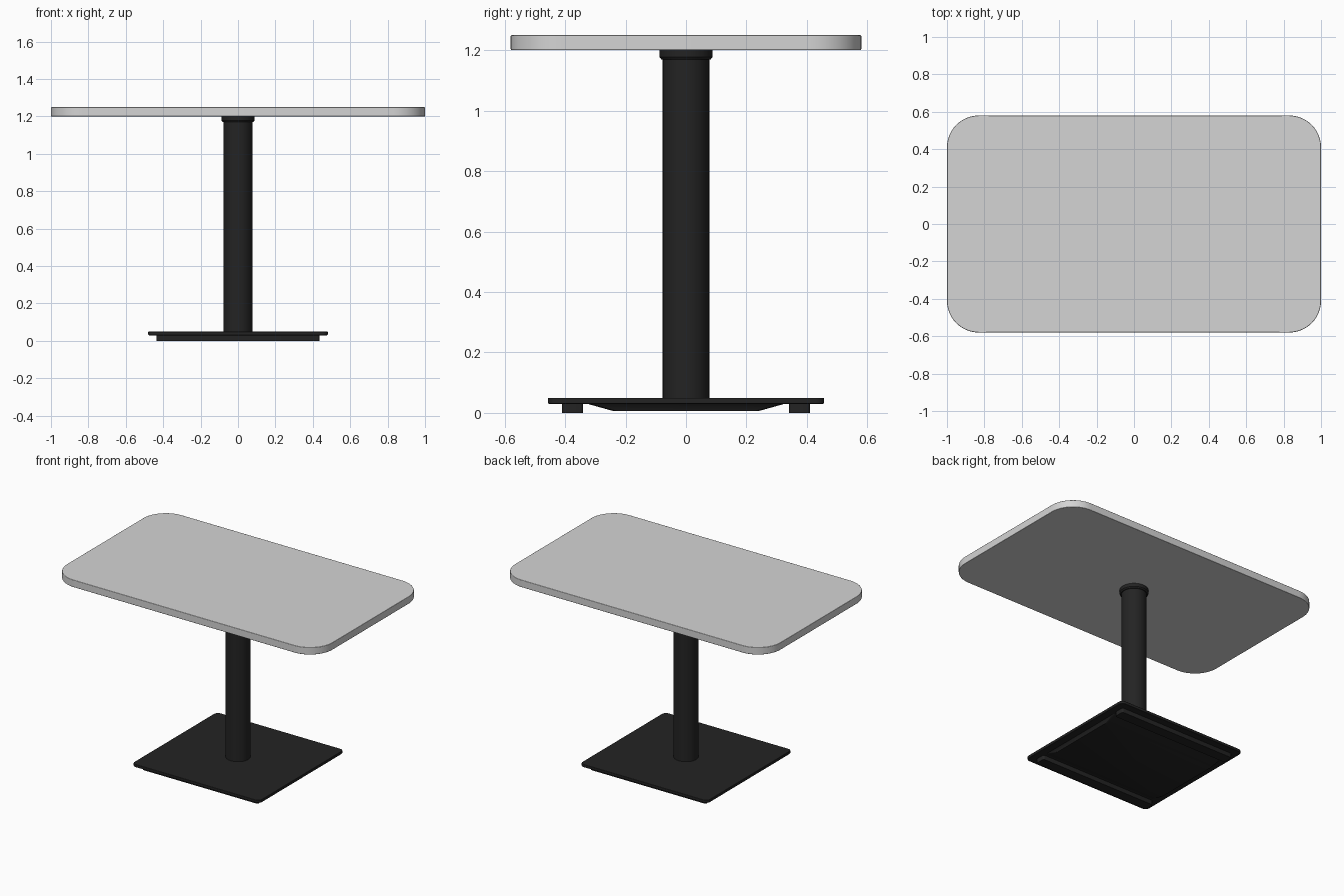
import bpy
import bmesh
from math import cos, sin, pi, radians

cube = bpy.data.objects.get("Cube")
if cube:
    bpy.data.objects.remove(cube, do_unlink=True)


def make_material(name, r, g, b):
    mat = bpy.data.materials.new(name)
    mat.use_nodes = True
    mat.diffuse_color = (r, g, b, 1)
    mat.node_tree.nodes["Principled BSDF"].inputs["Base Color"].default_value = (r, g, b, 1)
    return mat


pale_grey = make_material("pale grey", 0.66, 0.66, 0.66)
black = make_material("matte black", 0.017, 0.017, 0.017)


def rounded_outline(half_x, half_y, radius, steps):
    """Counter-clockwise rectangle with arc corners."""
    corners = [(1, 1), (-1, 1), (-1, -1), (1, -1)]
    points = []
    for i, (sx, sy) in enumerate(corners):
        for k in range(steps + 1):
            a = (i + k / steps) * pi / 2
            points.append((sx * (half_x - radius) + radius * cos(a),
                           sy * (half_y - radius) + radius * sin(a)))
    return points


def circle_outline(radius, count=48):
    return [(radius * cos(2 * pi * i / count), radius * sin(2 * pi * i / count))
            for i in range(count)]


def loft(name, rings, mat, bevel=0, y=0):
    """Close a solid through (outline, z) rings listed from bottom to top."""
    bm = bmesh.new()
    loops = [[bm.verts.new((px, py, z)) for px, py in outline] for outline, z in rings]
    bm.faces.new(list(reversed(loops[0])))
    bm.faces.new(loops[-1])
    for low, high in zip(loops, loops[1:]):
        n = len(low)
        for i in range(n):
            j = (i + 1) % n
            bm.faces.new((low[i], low[j], high[j], high[i]))
    mesh = bpy.data.meshes.new(name)
    bm.to_mesh(mesh)
    bm.free()
    mesh.materials.append(mat)
    obj = bpy.data.objects.new(name, mesh)
    obj.location.y = y
    bpy.context.collection.objects.link(obj)
    bpy.ops.object.select_all(action="DESELECT")
    obj.select_set(True)
    bpy.context.view_layer.objects.active = obj
    bpy.ops.object.shade_smooth_by_angle(angle=radians(35))
    if bevel:
        mod = obj.modifiers.new("soft edges", "BEVEL")
        mod.width = bevel
        mod.segments = 2
        mod.limit_method = "ANGLE"
        mod.angle_limit = radians(50)
        mod.harden_normals = True
    return obj


# Table top
top = rounded_outline(1.0, 0.58, 0.17, 14)
loft("table_top", [(top, 1.2), (top, 1.25)], pale_grey, bevel=0.004)

# Column and the collar that meets the top
column = circle_outline(0.077)
loft("column", [(column, 0.04), (column, 1.19)], black)
loft("column_collar", [(circle_outline(0.082), 1.17), (circle_outline(0.088), 1.178),
                       (circle_outline(0.088), 1.201)], black)

# Base plate
plate = rounded_outline(0.48, 0.457, 0.03, 6)
loft("base_plate", [(plate, 0.03), (plate, 0.05)], black, bevel=0.004)

# Shallow tapered pan under the plate
loft("base_pan", [(rounded_outline(0.42, 0.24, 0.02, 4), 0.006),
                  (rounded_outline(0.43, 0.33, 0.02, 4), 0.031)], black)

# Foot strips along the front and back
for label, side in (("front", -1), ("back", 1)):
    strip = rounded_outline(0.435, 0.035, 0.012, 4)
    loft(label + "_foot_strip", [(strip, 0.0), (strip, 0.031)], black, y=side * 0.375)
